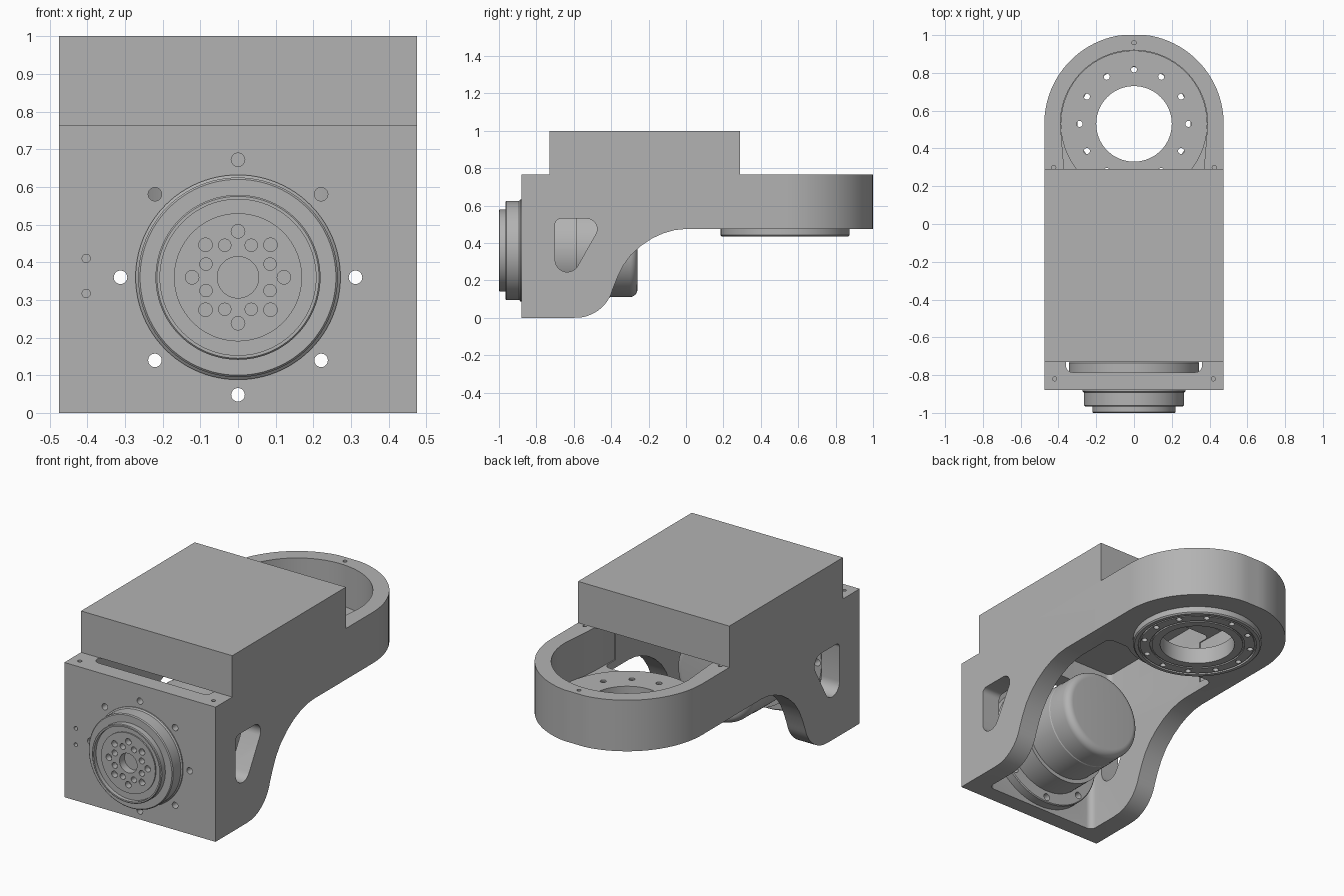
import bpy, bmesh, math
from mathutils import Matrix, Vector

if "Cube" in bpy.data.objects:
    bpy.data.objects.remove(bpy.data.objects["Cube"])

grey = bpy.data.materials.new("machined_grey")
grey.use_nodes = True
COLOUR = (0.45, 0.45, 0.45, 1)
grey.diffuse_color = COLOUR
grey.node_tree.nodes["Principled BSDF"].inputs["Base Color"].default_value = COLOUR

ALONG_Y = Matrix.Rotation(-math.pi / 2, 4, "X")
AXIS_Z = 0.36          # height of the drive axis
RING_Y = 0.53          # centre of the rear ring


def finish(name, bm):
    bmesh.ops.recalc_face_normals(bm, faces=bm.faces)
    mesh = bpy.data.meshes.new(name)
    bm.to_mesh(mesh)
    bm.free()
    obj = bpy.data.objects.new(name, mesh)
    obj.data.materials.append(grey)
    bpy.context.collection.objects.link(obj)
    return obj


def prism(name, outline, axis, low, high):
    """Extrude an (x, y) outline along Z or a (y, z) outline along X."""
    bm = bmesh.new()
    place = (lambda a, b: (low, a, b)) if axis == "X" else (lambda a, b: (a, b, low))
    face = bm.faces.new([bm.verts.new(place(a, b)) for a, b in outline])
    grown = bmesh.ops.extrude_face_region(bm, geom=[face])["geom"]
    step = Vector((high - low, 0, 0)) if axis == "X" else Vector((0, 0, high - low))
    bmesh.ops.translate(bm, vec=step, verts=[v for v in grown if isinstance(v, bmesh.types.BMVert)])
    return finish(name, bm)


def lathe(name, profile, axis, centre, closed=False, steps=96):
    """Turn a (radius, height) profile round Y or Z."""
    bm = bmesh.new()
    verts = [bm.verts.new((r, 0, h)) for r, h in profile]
    pairs = list(zip(verts, verts[1:])) + ([(verts[-1], verts[0])] if closed else [])
    edges = [bm.edges.new(p) for p in pairs]
    bmesh.ops.spin(bm, geom=verts + edges, cent=(0, 0, 0), axis=(0, 0, 1),
                   angle=math.tau, steps=steps, use_merge=True)
    bmesh.ops.remove_doubles(bm, verts=bm.verts, dist=1e-5)
    if axis == "Y":
        bm.transform(ALONG_Y)
    bm.transform(Matrix.Translation(centre))
    return finish(name, bm)


def drills(spots, radius, low, high, axis):
    """One cutter holding a pin at every spot."""
    bm = bmesh.new()
    for a, b in spots:
        mid = (low + high) / 2
        where = Matrix.Translation((a, mid, b) if axis == "Y" else (a, b, mid))
        bmesh.ops.create_cone(bm, cap_ends=True, segments=20, radius1=radius, radius2=radius,
                              depth=high - low, matrix=where @ (ALONG_Y if axis == "Y" else Matrix()))
    return finish("drill_cutter", bm)


def carve(obj, *cutters, operation="DIFFERENCE"):
    for cutter in cutters:
        cutter.hide_render = True
        mod = obj.modifiers.new("carve", "BOOLEAN")
        mod.object, mod.operation, mod.solver = cutter, operation, "EXACT"
    mesh = bpy.data.meshes.new_from_object(obj.evaluated_get(bpy.context.evaluated_depsgraph_get()))
    obj.modifiers.clear()
    obj.data = mesh
    for cutter in cutters:
        bpy.data.objects.remove(cutter)


def arc(cx, cy, r, start, end, steps):
    angles = [math.radians(start + (end - start) * i / steps) for i in range(steps + 1)]
    return [(cx + r * math.cos(t), cy + r * math.sin(t)) for t in angles]


def rounded(x0, x1, y0, y1, r):
    return (arc(x1 - r, y0 + r, r, -90, 0, 6) + arc(x1 - r, y1 - r, r, 0, 90, 6)
            + arc(x0 + r, y1 - r, r, 90, 180, 6) + arc(x0 + r, y0 + r, r, 180, 270, 6))


def circle_spots(cx, cy, r, count, offset=0):
    return arc(cx, cy, r, offset, offset + 360 - 360 / count, count - 1)


# Bracket body: side profile trimmed by the round-ended plan
side = [(-0.88, 0), (-0.6, 0)] + arc(-0.59, 0.205, 0.205, -80, -15, 10)
side += [(-0.365, 0.22), (-0.335, 0.28), (-0.295, 0.335), (-0.24, 0.385), (-0.18, 0.425),
         (-0.12, 0.452), (-0.06, 0.469), (0, 0.475), (1.1, 0.475), (1.1, 0.765), (-0.88, 0.765)]
body = prism("bracket_body", side, "X", -0.475, 0.475)
plan = [(-0.475, -1), (0.475, -1)] + arc(0, RING_Y, 0.475, 0, 180, 48)
plan = [(x * 1.0001, min(y, 1)) for x, y in plan]
carve(body, prism("plan_cutter", plan, "Z", -1, 2), operation="INTERSECT")

# Hollow interior, rear pocket and side windows
cavity = prism("cavity_cutter", rounded(-0.36, 0.36, -0.785, 0.22, 0.035), "Z", -1, 2)
pocket_plan = arc(0, RING_Y, 0.39, 0, 180, 48) + [(-0.37, 0.29), (-0.365, 0.12), (0.365, 0.12), (0.37, 0.29)]
pocket = prism("pocket_cutter", pocket_plan, "Z", 0.52, 2)
bore = lathe("bore_cutter", [(0, 0.3), (0.3, 0.3), (0.3, 0.6), (0, 0.6)], "Z", (0, RING_Y, 0))
window = (arc(-0.635, 0.31, 0.065, 180, 335, 12) + arc(-0.53, 0.475, 0.055, -25, 90, 8)
          + arc(-0.67, 0.5, 0.03, 90, 180, 5))
windows = prism("window_cutter", window, "X", -1, 1)
carve(body, cavity, pocket, bore, windows)

# Screw holes in the bracket
bolt_circle = circle_spots(0, AXIS_Z, 0.312, 8)
carve(body,
      drills(bolt_circle, 0.018, -0.95, -0.7, "Y"),
      drills([(-0.403, 0.41), (-0.403, 0.317)], 0.011, -0.95, -0.83, "Y"),
      drills([(-0.42, -0.82), (0.42, -0.82), (0, 0.96), (-0.425, 0.3), (0.425, 0.3)], 0.011, 0.7, 0.8, "Z"))

# Box cover on top, open underneath
cover = prism("top_cover", [(-0.475, -0.73), (0.475, -0.73), (0.475, 0.29), (-0.475, 0.29)], "Z", 0.765, 1)
carve(cover, prism("cover_cutter", rounded(-0.36, 0.36, -0.63, 0.2, 0.03), "Z", 0.5, 0.89))

# Rear bearing with a through hole and ring of screw holes
bearing = lathe("rear_bearing", [
    (0.2, 0.53), (0.388, 0.53), (0.388, 0.478), (0.345, 0.478), (0.345, 0.442), (0.338, 0.435),
    (0.318, 0.435), (0.318, 0.447), (0.308, 0.447), (0.308, 0.437), (0.255, 0.437),
    (0.255, 0.445), (0.245, 0.445), (0.245, 0.437), (0.2, 0.437)], "Z", (0, RING_Y, 0), closed=True)
carve(bearing, drills(circle_spots(0, RING_Y, 0.288, 12), 0.016, 0.3, 0.7, "Z"))

# Front output hub
hub = lathe("output_hub", [
    (0, -0.94), (0.055, -0.94), (0.055, -0.985), (0.17, -0.985), (0.17, -0.978), (0.207, -0.978),
    (0.207, -1), (0.215, -1), (0.219, -0.996), (0.219, -0.965), (0.26, -0.965), (0.265, -0.96),
    (0.265, -0.892), (0.272, -0.886), (0.272, -0.87), (0, -0.87)], "Y", (0, 0, AXIS_Z))
carve(hub,
      drills(circle_spots(0, AXIS_Z, 0.122, 8), 0.018, -1.1, -0.95, "Y"),
      drills(circle_spots(0, AXIS_Z, 0.092, 8, 22.5), 0.0165, -1.1, -0.95, "Y"))

# Mounting flange behind the front plate
flange = lathe("motor_flange", [
    (0, -0.786), (0.345, -0.786), (0.345, -0.735), (0.34, -0.73), (0.275, -0.73),
    (0.275, -0.585), (0, -0.585)], "Y", (0, 0, AXIS_Z))
carve(flange, drills(bolt_circle, 0.02, -0.9, -0.6, "Y"))

# Motor can with a rounded rear edge
can = [(0, -0.6), (0.252, -0.6), (0.252, -0.41), (0.249, -0.405)]
can += arc(0.209, -0.3, 0.04, 0, 90, 8) + [(0, -0.26)]
motor = lathe("motor_can", can, "Y", (0, 0, AXIS_Z))

# Crisp edges, smooth curved walls
for obj in (body, cover, bearing, hub, flange, motor):
    bpy.ops.object.select_all(action="DESELECT")
    obj.select_set(True)
    bpy.context.view_layer.objects.active = obj
    bpy.ops.object.shade_smooth_by_angle(angle=math.radians(25))
